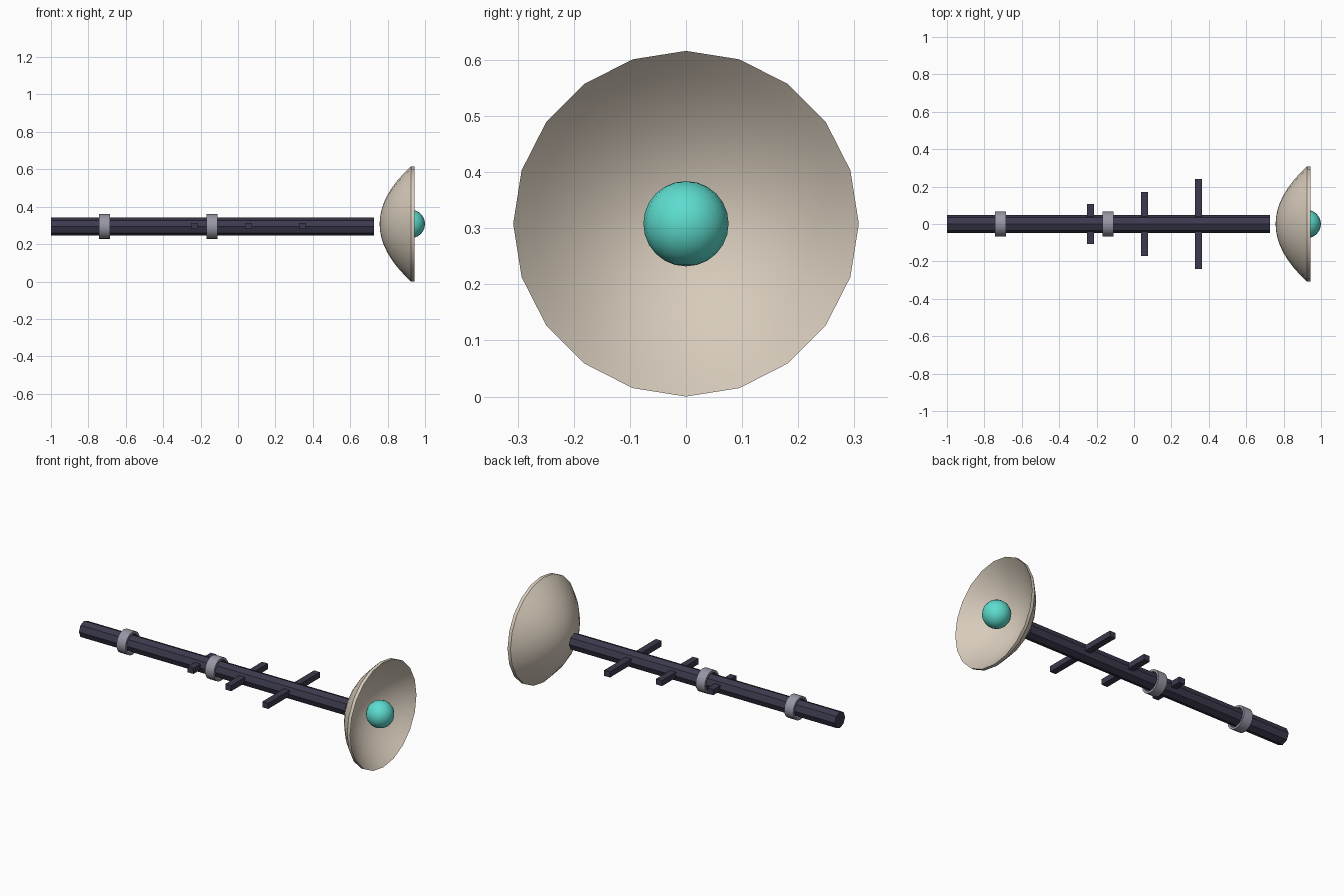
import bpy, bmesh, math
from mathutils import Matrix, Vector

cube = bpy.data.objects.get("Cube")
if cube:
    bpy.data.objects.remove(cube, do_unlink=True)


def material(name, rgb):
    m = bpy.data.materials.new(name)
    m.use_nodes = True
    m.diffuse_color = (*rgb, 1)
    m.node_tree.nodes["Principled BSDF"].inputs["Base Color"].default_value = (*rgb, 1)
    return m


DARK = material("dark metal", (0.045, 0.042, 0.075))
GREY = material("grey metal", (0.31, 0.31, 0.38))
CREAM = material("cream shell", (0.68, 0.60, 0.50))
TEAL = material("teal glow", (0.11, 0.72, 0.62))


def finish(name, bm, mat, smooth=None):
    bmesh.ops.recalc_face_normals(bm, faces=bm.faces)
    mesh = bpy.data.meshes.new(name)
    bm.to_mesh(mesh)
    bm.free()
    mesh.materials.append(mat)
    obj = bpy.data.objects.new(name, mesh)
    bpy.context.collection.objects.link(obj)
    if smooth:
        bpy.ops.object.select_all(action="DESELECT")
        obj.select_set(True)
        bpy.context.view_layer.objects.active = obj
        bpy.ops.object.shade_smooth_by_angle(angle=math.radians(smooth))
    return obj


def lathe(name, profile, sides, z, mat, closed=False, smooth=None):
    """Spin (x, radius) points round a line along x at height z."""
    bm = bmesh.new()
    verts = [bm.verts.new((x, 0, z + r)) for x, r in profile]
    pairs = list(zip(verts, verts[1:]))
    if closed:
        pairs.append((verts[-1], verts[0]))
    edges = [bm.edges.new(p) for p in pairs]
    bmesh.ops.spin(bm, geom=verts + edges, cent=(0, 0, z), axis=(1, 0, 0),
                   angle=math.tau, steps=sides, use_merge=True)
    bmesh.ops.remove_doubles(bm, verts=bm.verts, dist=1e-4)
    return finish(name, bm, mat, smooth)


BOOM_Z = 0.293
DISH_Z = 0.308

# Long octagonal boom with closed ends
lathe("boom", [(-1, 0), (-1, 0.048), (0.727, 0.048), (0.727, 0)], 8, BOOM_Z, DARK)

# Collars around the boom
for name, x in (("rear_collar", -0.714), ("front_collar", -0.139)):
    lathe(name, [(x - 0.029, 0.054), (x - 0.029, 0.067),
                 (x + 0.029, 0.067), (x + 0.029, 0.054)],
          16, BOOM_Z, GREY, closed=True, smooth=30)

# Cross bars, longer towards the dish
for name, x, half in (("short_crossbar", -0.233, 0.107),
                      ("middle_crossbar", 0.056, 0.17),
                      ("long_crossbar", 0.345, 0.24)):
    bm = bmesh.new()
    bmesh.ops.create_cube(bm, size=1, matrix=Matrix.LocRotScale(
        Vector((x, 0, 0.296)), None, Vector((0.038, 2 * half, 0.033))))
    finish(name, bm, DARK)

# Parabolic dish: outer shell, straight rim, inner shell
RIM, DEPTH, STEPS = 0.308, 0.168, 8
radii = [RIM * i / STEPS for i in range(STEPS + 1)]
bowl = [(0.757 + DEPTH * (r / RIM) ** 2, r) for r in radii]
inner = [(x + 0.019, r) for x, r in reversed(bowl)]
lathe("dish", bowl + inner, 20, DISH_Z, CREAM, smooth=35)

# Feed ball at the focus
bm = bmesh.new()
bmesh.ops.create_uvsphere(bm, u_segments=16, v_segments=12, radius=0.076,
                          matrix=Matrix.Translation((0.924, 0, DISH_Z)))
finish("feed_ball", bm, TEAL, smooth=40)
